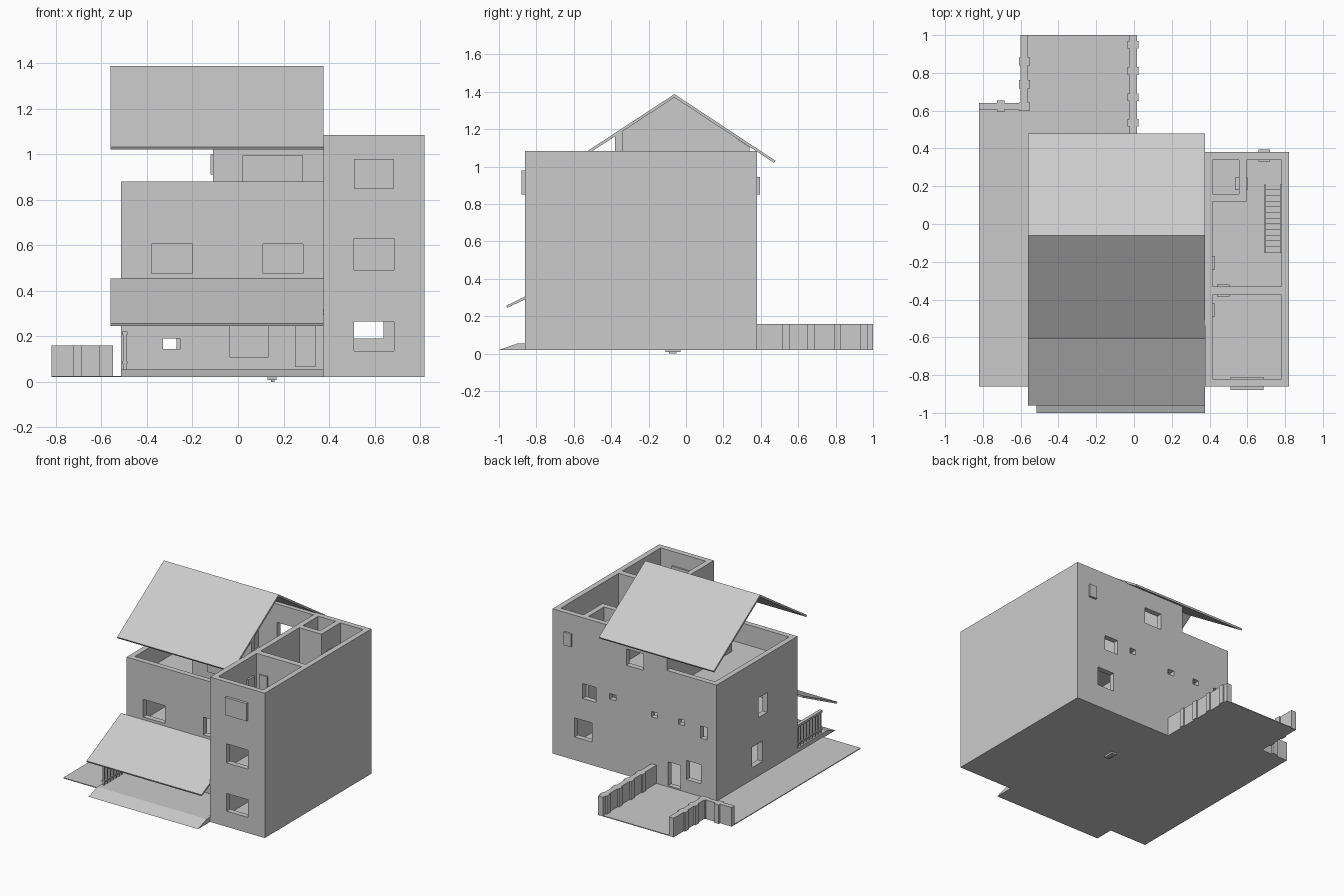
import bpy, bmesh

def mesh_object(name, bm):
    bmesh.ops.recalc_face_normals(bm, faces=bm.faces[:])
    me = bpy.data.meshes.new(name)
    bm.to_mesh(me)
    bm.free()
    ob = bpy.data.objects.new(name, me)
    bpy.context.collection.objects.link(ob)
    return ob

def boxes(name, bounds):
    """One object from boxes given as (x0, x1, y0, y1, z0, z1)."""
    bm = bmesh.new()
    for x0, x1, y0, y1, z0, z1 in bounds:
        vs = bmesh.ops.create_cube(bm, size=1)["verts"]
        for v in vs:
            v.co = (x1 if v.co.x > 0 else x0, y1 if v.co.y > 0 else y0, z1 if v.co.z > 0 else z0)
    return mesh_object(name, bm)

def prism(name, pts, a, b, axis="x"):
    """Extrude a profile: (y, z) along x, (x, z) along y or (x, y) along z."""
    place = {"x": lambda p, t: (t, p[0], p[1]),
             "y": lambda p, t: (p[0], t, p[1]),
             "z": lambda p, t: (p[0], p[1], t)}[axis]
    bm = bmesh.new()
    r0 = [bm.verts.new(place(p, a)) for p in pts]
    r1 = [bm.verts.new(place(p, b)) for p in pts]
    bm.faces.new(r0)
    bm.faces.new(r1[::-1])
    n = len(pts)
    for i in range(n):
        bm.faces.new((r0[i], r0[(i + 1) % n], r1[(i + 1) % n], r1[i]))
    return mesh_object(name, bm)

def cut(ob, holes):
    cutter = boxes("opening_cutter", holes)
    cutter.hide_render = True
    mod = ob.modifiers.new("openings", "BOOLEAN")
    mod.operation, mod.solver, mod.object = "DIFFERENCE", "EXACT", cutter
    dg = bpy.context.evaluated_depsgraph_get()
    me = bpy.data.meshes.new_from_object(ob.evaluated_get(dg))
    ob.modifiers.clear()
    ob.data = me
    bpy.data.objects.remove(cutter)

def holes_y(y, rects):
    return [(x0, x1, y - 0.1, y + 0.1, z0, z1) for x0, x1, z0, z1 in rects]

B, T, LOW = 0.02, 1.085, 0.88      # base, tower top, terrace parapet top
W = 0.04                           # wall thickness

# Back wall with step down to the terrace parapet
back = prism("back_wall", [(-0.515, B), (0.82, B), (0.82, T), (-0.11, T), (-0.11, LOW), (-0.515, LOW)],
             0.34, 0.38, "y")
cut(back, holes_y(0.36, [
    (0.50, 0.64, 0.19, 0.33), (0.465, 0.575, 0.49, 0.60), (0.305, 0.355, 0.545, 0.585),
    (0.08, 0.22, 0.83, 0.95), (-0.035, 0.015, 0.505, 0.545), (-0.255, -0.205, 0.51, 0.55),
    (-0.435, -0.385, 0.455, 0.545), (-0.22, -0.12, 0.035, 0.21), (-0.39, -0.27, 0.12, 0.26)]))

# Front wall of the main block
front = boxes("main_front_wall", [(-0.515, 0.375, -0.56, -0.52, B, LOW)])
cut(front, holes_y(-0.54, [
    (-0.38, -0.20, 0.475, 0.605), (0.11, 0.285, 0.475, 0.605),
    (-0.035, 0.135, 0.11, 0.26), (-0.33, -0.255, 0.145, 0.19)]))
boxes("front_door", [(0.25, 0.34, -0.57, -0.51, 0.065, 0.27)])

# Left wall of the main block
left = boxes("main_left_wall", [(-0.515, -0.475, -0.52, 0.34, B, LOW)])
cut(left, [(-0.6, -0.4, -0.21, -0.11, 0.455, 0.60), (-0.6, -0.4, -0.155, -0.03, 0.115, 0.265)])

# Tower walls
tower_front = boxes("tower_front_wall", [(0.375, 0.82, -0.86, -0.82, B, T)])
cut(tower_front, holes_y(-0.84, [(0.51, 0.685, 0.135, 0.265), (0.51, 0.685, 0.49, 0.63)]))
boxes("tower_side_walls", [(0.375, 0.415, -0.82, 0.34, B, T), (0.78, 0.82, -0.82, 0.34, B, T)])
boxes("tower_partitions", [
    (0.415, 0.78, -0.375, -0.33, 0.375, T),
    (0.415, 0.595, 0.12, 0.16, 0.375, T),
    (0.555, 0.595, 0.16, 0.34, 0.375, T)])
boxes("upper_windows", [(0.51, 0.685, -0.88, -0.81, 0.85, 0.98), (0.66, 0.72, 0.33, 0.395, 0.85, 0.945)])
boxes("inner_doors", [
    (0.41, 0.43, -0.24, -0.17, 0.73, 0.94), (0.41, 0.43, -0.49, -0.42, 0.73, 0.94),
    (0.44, 0.505, -0.385, -0.32, 0.73, 0.94), (0.535, 0.60, 0.18, 0.245, 0.73, 0.94)])

# Floors, with a stairwell in the tower
boxes("base_slab", [(-0.515, 0.82, -0.86, 0.38, B, 0.03)])
for name, z in (("middle_floor", 0.375), ("top_floor", 0.73)):
    boxes(name, [(-0.475, 0.375, -0.52, 0.34, z - 0.02, z),
                 (0.415, 0.69, -0.82, 0.34, z - 0.02, z),
                 (0.69, 0.78, -0.82, -0.15, z - 0.02, z),
                 (0.69, 0.78, 0.21, 0.34, z - 0.02, z)])
boxes("middle_partition", [(-0.475, 0.375, -0.12, -0.08, 0.375, 0.71)])

# Stairs
for name, z in (("lower_stairs", 0.03), ("upper_stairs", 0.375)):
    n = 12
    boxes(name, [(0.695, 0.775, -0.15 + 0.36 * i / n, -0.15 + 0.36 * (i + 1) / n,
                  z + 0.345 * i / n, z + 0.35 * (i + 1) / n) for i in range(n)])

# Rooftop room: gabled left wall, front wall and closed windows
prism("rooftop_left_wall", [(-0.38, 0.73), (0.34, 0.73), (0.34, 1.105), (-0.062, 1.372), (-0.38, 1.165)],
      -0.11, -0.07)
prism("rooftop_front_wall", [(-0.38, 0.73), (-0.34, 0.73), (-0.34, 1.19), (-0.38, 1.164)], -0.07, 0.375)
boxes("rooftop_windows", [(0.02, 0.285, -0.39, -0.33, 0.85, 0.995), (-0.12, -0.06, -0.10, 0.02, 0.91, 1.0)])

# Upper gable roof and porch roof
prism("gable_roof", [(-0.605, 1.032), (-0.062, 1.388), (0.478, 1.032), (0.471, 1.02),
                     (-0.062, 1.370), (-0.598, 1.02)], -0.56, 0.375)
prism("porch_roof", [(-0.96, 0.257), (-0.56, 0.455), (-0.56, 0.44), (-0.955, 0.245)], -0.56, 0.375)

# Porch floor with sloped front, and its side railing
prism("porch_floor", [(-1.0, B), (-0.90, 0.055), (-0.56, 0.055), (-0.56, B)], -0.515, 0.375)
rail = [(-0.51, -0.485, -0.86, -0.56, 0.205, 0.22), (-0.51, -0.485, -0.86, -0.56, 0.08, 0.09)]
for i in range(9):
    y = -0.85 + i * 0.034
    rail.append((-0.505, -0.49, y - 0.006, y + 0.006, 0.055, 0.21))
boxes("porch_railing", rail)

# Yard and fence with pillars
prism("yard", [(-0.82, -0.86), (-0.515, -0.86), (-0.515, 0.38), (0.015, 0.38), (0.015, 1.0),
               (-0.60, 1.0), (-0.60, 0.64), (-0.82, 0.64)], B, 0.026, "z")
FT = 0.16
fence = [(-0.60, -0.56, 0.60, 1.0, B, FT), (-0.82, -0.60, 0.605, 0.64, B, FT),
         (-0.025, 0.015, 0.38, 1.0, B, FT), (-0.725, -0.685, 0.595, 0.655, B, FT)]
fence += [(-0.61, -0.55, y - 0.022, y + 0.022, B, FT) for y in (0.62, 0.74, 0.86)]
fence += [(-0.035, 0.025, y - 0.02, y + 0.02, B, FT) for y in (0.535, 0.67, 0.81, 0.95)]
boxes("fence", fence)

# Small foot under the base
boxes("base_foot", [(0.145, 0.16, -0.09, -0.05, 0.0, 0.012), (0.13, 0.17, -0.11, -0.03, 0.008, B)])
